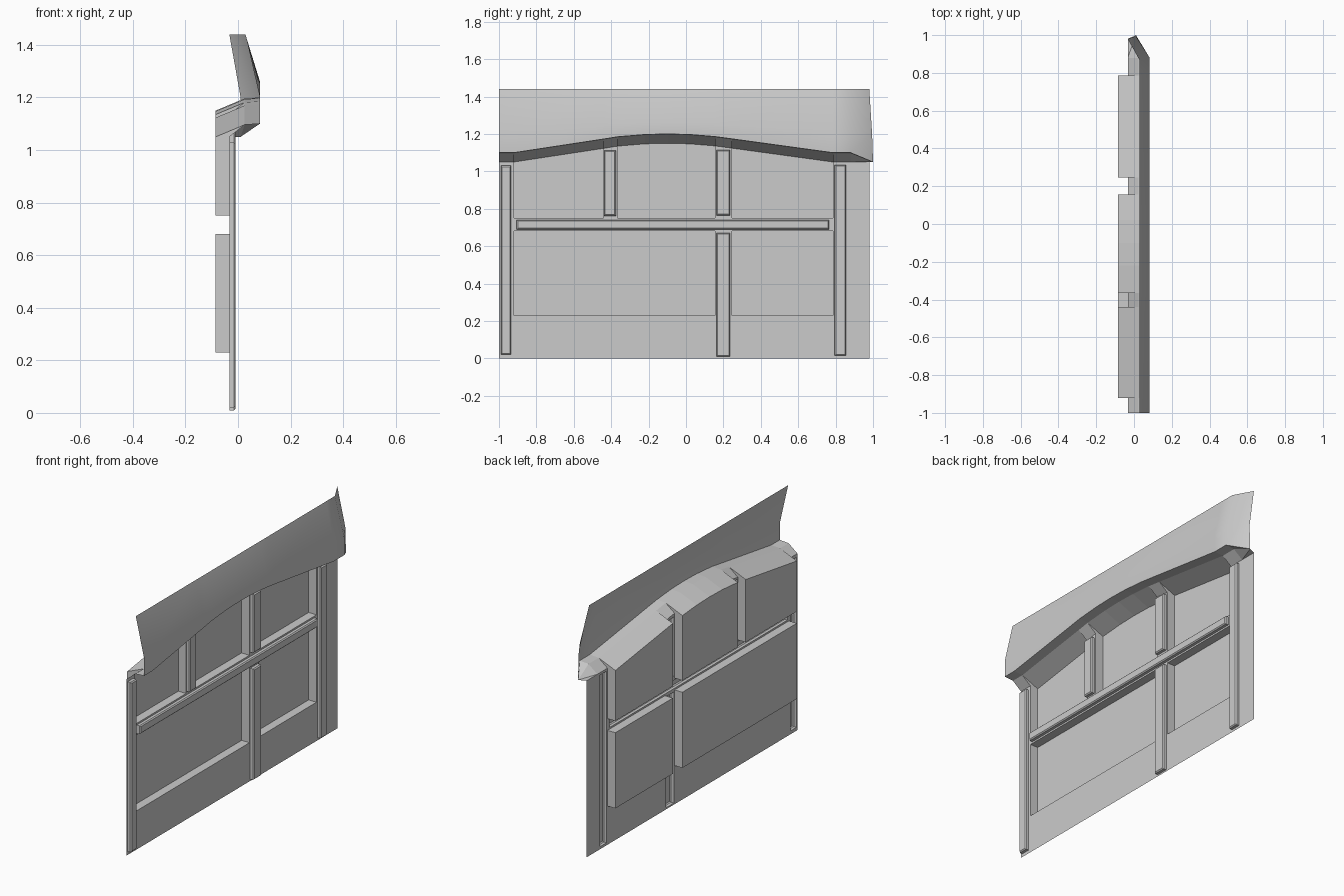
import bpy, bmesh
from mathutils import Vector

if "Cube" in bpy.data.objects:
    bpy.data.objects.remove(bpy.data.objects["Cube"])

SHEET, BACK, LIP, EDGE = -0.033, -0.085, 0.025, 0.083
ARCH = [(-1, 1.10), (-0.92, 1.10), (-0.44, 1.173), (-0.365, 1.185), (-0.22, 1.197),
        (-0.1, 1.2), (0.02, 1.197), (0.155, 1.186), (0.245, 1.174), (0.785, 1.10), (0.88, 1.10)]
A = dict(ARCH)
DROP = 0.05


class Part:
    """Collects faces and turns them into one named object."""
    def __init__(self, name):
        self.name, self.bm = name, bmesh.new()

    def face(self, pts, facing):
        f = self.bm.faces.new([self.bm.verts.new(p) for p in pts])
        f.normal_update()
        if f.normal.dot(Vector(facing)) < 0:
            f.normal_flip()

    def finish(self, smooth=False):
        bmesh.ops.remove_doubles(self.bm, verts=self.bm.verts, dist=0.0005)
        for f in self.bm.faces:
            f.smooth = smooth
        me = bpy.data.meshes.new(self.name)
        self.bm.to_mesh(me)
        self.bm.free()
        bpy.context.collection.objects.link(bpy.data.objects.new(self.name, me))


def rect(y0, y1, z0, z1, x, z1b=None):
    return [(x, y0, z0), (x, y1, z0), (x, y1, z1 if z1b is None else z1b), (x, y0, z1)]


def framed_strip(name, outer, inner):
    """Flat wall face with a chamfered strip pushed out of it (open at the back)."""
    p = Part(name)
    y0, y1, z0, z1 = inner
    c = 0.006
    loops = [outer, rect(*inner, SHEET), rect(*inner, -0.016),
             rect(y0 + c, y1 - c, z0 + c, z1 - c, -0.010)]
    mid = Vector((-0.1, (y0 + y1) / 2, (z0 + z1) / 2))
    for n, (a, b) in enumerate(zip(loops, loops[1:])):
        for i in range(4):
            j = (i + 1) % 4
            quad = [a[i], a[j], b[j], b[i]]
            edge = Vector(a[j]) - Vector(a[i])
            out = edge.cross(Vector((1, 0, 0)))
            p.face(quad, (1, 0, 0) if n == 0 else out.normalized() + Vector((0.1, 0, 0)))
    p.face(loops[-1], (1, 0, 0))
    p.finish()


def recess(name, y0, y1, z0, z1=None):
    """Panel set back from the wall; the top follows the arch when z1 is None."""
    p = Part(name)
    if z1 is None:
        top = [(y, z - DROP) for y, z in ARCH if y0 <= y <= y1]
    else:
        top = [(y0, z1), (y1, z1)]
        p.face([(BACK, y0, z1), (BACK, y1, z1), (SHEET, y1, z1), (SHEET, y0, z1)], (0, 0, -1))
    p.face([(BACK, y0, z0), (BACK, y1, z0)] + [(BACK, y, z) for y, z in reversed(top)], (1, 0, 0))
    p.face([(BACK, y0, z0), (BACK, y1, z0), (SHEET, y1, z0), (SHEET, y0, z0)], (0, 0, 1))
    for y, z, s in ((*top[0], 1), (*top[-1], -1)):
        side = [(BACK, y, z0), (SHEET, y, z0), (SHEET, y, z)]
        if z1 is None:
            side.append((LIP, y, A[y] - 0.004))
        p.face(side + [(BACK, y, z)], (0, s, 0))
    p.finish()


# Wall posts and rail
low = lambda y: A[y] - DROP
framed_strip("left_post", rect(-1, -0.92, 0, 1.05, SHEET), (-0.99, -0.935, 0.02, 1.03))
framed_strip("right_post", rect(0.785, 0.98, 0, 1.05, SHEET), (0.795, 0.855, 0.015, 1.035))
framed_strip("upper_post_left", rect(-0.44, -0.365, 0.75, low(-0.44), SHEET, low(-0.365)),
             (-0.438, -0.375, 0.762, 1.112))
framed_strip("upper_post_right", rect(0.155, 0.245, 0.75, low(0.155), SHEET, low(0.245)),
             (0.162, 0.235, 0.765, 1.115))
framed_strip("lower_post", rect(0.155, 0.245, 0, 0.68, SHEET), (0.162, 0.235, 0.01, 0.67))
framed_strip("middle_rail", rect(-0.92, 0.785, 0.68, 0.75, SHEET), (-0.905, 0.765, 0.69, 0.74))

# Plain wall below the lower panels
skirt = Part("wall_skirt")
for y0, y1 in ((-0.92, 0.155), (0.245, 0.785)):
    skirt.face(rect(y0, y1, 0, 0.23, SHEET), (1, 0, 0))
skirt.finish()

# Recessed panels
recesses = [(-0.92, -0.44), (-0.365, 0.155), (0.245, 0.785)]
for i, (y0, y1) in enumerate(recesses):
    recess(f"upper_panel_{i + 1}", y0, y1, 0.75)
recess("lower_panel_wide", -0.92, 0.155, 0.23, 0.68)
recess("lower_panel_narrow", 0.245, 0.785, 0.23, 0.68)

# Arched soffit, deeper over the recesses than over the posts
soffit = Part("soffit")
for (ya, za), (yb, zb) in zip(ARCH, ARCH[1:]):
    deep = any(a <= ya and yb <= b for a, b in recesses)
    prof = [(EDGE, 0), (LIP, -0.004), (BACK if deep else SHEET, -DROP)]
    for (x0, d0), (x1, d1) in zip(prof, prof[1:]):
        soffit.face([(x0, ya, za + d0), (x0, yb, zb + d0), (x1, yb, zb + d1), (x1, ya, za + d1)],
                    (0, 0, -1))
corner = (0.01, 1.0, 1.05)
soffit.face([(EDGE, 0.88, 1.10), corner, (LIP, 0.88, 1.096)], (0, 0, -1))
soffit.face([(LIP, 0.88, 1.096), corner, (SHEET, 0.88, 1.05)], (0, 0, -1))
soffit.face([(SHEET, 0.88, 1.05), corner, (SHEET, 0.98, 1.05)], (0, 0, -1))
soffit.finish()

# Leaning fascia above the soffit, wrapping round the right end
fascia = Part("fascia")
cols = []
for y, z in ARCH:
    yt = 0.87 if y == 0.88 else y
    cols.append([(EDGE, y, z), (EDGE, y, 1.20 + (z - 1.10) * 0.62), (0.028, yt, 1.44)])
cols.append([corner, (0.01, 0.995, 1.20), (SHEET, 0.98, 1.44)])
for a, b in zip(cols, cols[1:]):
    for k in range(2):
        fascia.face([a[k], b[k], b[k + 1], a[k + 1]], (1, 0.3, 0))
fascia.finish(smooth=True)
